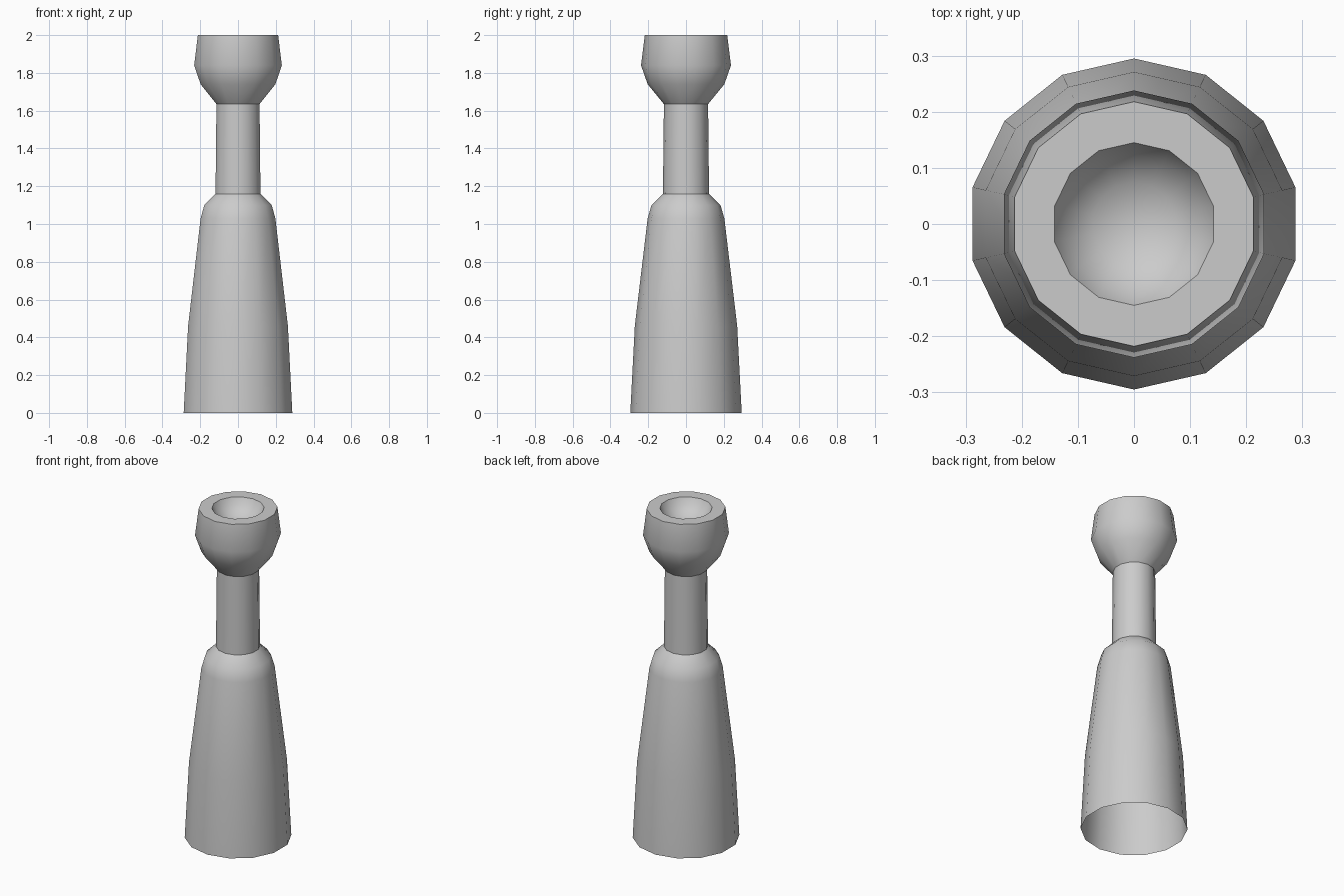
import bpy, bmesh, math

if "Cube" in bpy.data.objects:
    bpy.data.objects.remove(bpy.data.objects["Cube"])

SIDES = 14
grey = bpy.data.materials.new("plain grey")
grey.diffuse_color = (0.6, 0.6, 0.6, 1)
grey.use_nodes = True
grey.node_tree.nodes["Principled BSDF"].inputs["Base Color"].default_value = grey.diffuse_color


def lathe(name, profile):
    """Spin an (r, z) profile round z; r = 0 closes to a point."""
    bm = bmesh.new()
    rings = []
    for r, z in profile:
        n = SIDES if r > 0 else 1
        rings.append([bm.verts.new((r * math.sin(2 * math.pi * k / SIDES),
                                    r * math.cos(2 * math.pi * k / SIDES), z))
                      for k in range(n)])
    for a, b in zip(rings, rings[1:]):
        for k in range(SIDES):
            j = (k + 1) % SIDES
            if len(b) == 1:
                bm.faces.new((a[j], a[k], b[0]))
            else:
                bm.faces.new((a[j], a[k], b[k], b[j]))
    me = bpy.data.meshes.new(name)
    bm.to_mesh(me)
    bm.free()
    me.materials.append(grey)
    ob = bpy.data.objects.new(name, me)
    bpy.context.collection.objects.link(ob)
    bpy.ops.object.select_all(action='DESELECT')
    ob.select_set(True)
    bpy.context.view_layer.objects.active = ob
    bpy.ops.object.shade_smooth_by_angle(angle=math.radians(42))
    return ob


# hollow tapering body, open at the bottom
lathe("base", [(0.295, 0), (0.271, 0.46), (0.203, 1.03), (0.183, 1.10), (0.122, 1.16)])
# slim neck
lathe("neck", [(0.122, 1.16), (0.117, 1.635)])
# cup with flat rim and shallow bowl
lathe("cup", [(0.117, 1.635), (0.203, 1.74), (0.238, 1.84), (0.218, 2.0),
              (0.145, 2.0)])
lathe("bowl", [(0.145, 2.0), (0.125, 1.96), (0.075, 1.92), (0, 1.905)])
